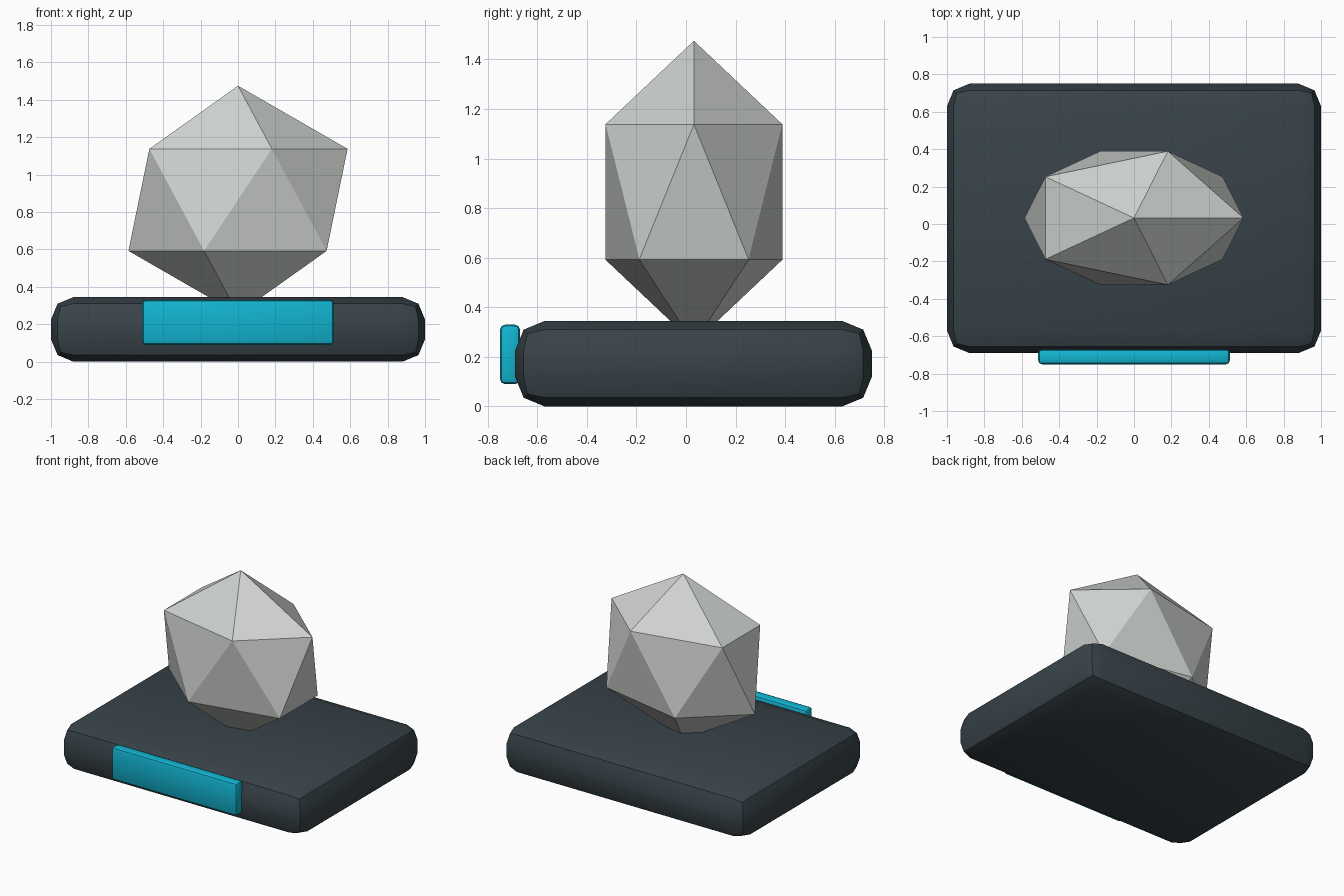
import bpy
from math import radians

cube = bpy.data.objects.get("Cube")
if cube:
    bpy.data.objects.remove(cube, do_unlink=True)


def material(name, color):
    mat = bpy.data.materials.new(name)
    mat.use_nodes = True
    mat.diffuse_color = (*color, 1)
    bsdf = next(n for n in mat.node_tree.nodes if n.type == 'BSDF_PRINCIPLED')
    bsdf.inputs["Base Color"].default_value = (*color, 1)
    return mat


def rounded_box(name, low, high, bevel, mat):
    """Box between two corners with two-step bevelled edges."""
    center = [(a + b) / 2 for a, b in zip(low, high)]
    bpy.ops.mesh.primitive_cube_add(size=1, location=center)
    obj = bpy.context.object
    obj.name = name
    obj.scale = [b - a for a, b in zip(low, high)]
    bpy.ops.object.transform_apply(location=False, rotation=False, scale=True)
    mod = obj.modifiers.new("Rounded edges", 'BEVEL')
    mod.width = bevel
    mod.segments = 2
    bpy.ops.object.modifier_apply(modifier=mod.name)
    bpy.ops.object.shade_smooth_by_angle(angle=radians(30))
    obj.data.materials.append(mat)
    return obj


slate = material("dark slate", (0.039, 0.056, 0.067))
cyan = material("bright cyan", (0.006, 0.46, 0.64))
stone = material("pale grey", (0.63, 0.66, 0.635))

# Base slab and the plate on its front
rounded_box("base", (-1, -0.69, 0), (1, 0.75, 0.345), 0.12, slate)
rounded_box("front_plate", (-0.512, -0.75, 0.09), (0.512, -0.67, 0.33), 0.02, cyan)

# Faceted rock sunk slightly into the slab
bpy.ops.mesh.primitive_ico_sphere_add(subdivisions=1, radius=1, location=(0, 0.032, 0.865))
rock = bpy.context.object
rock.name = "faceted_rock"
rock.scale = (0.655, 0.42, 0.61)
bpy.ops.object.transform_apply(location=False, rotation=False, scale=True)
bpy.ops.object.shade_flat()
rock.data.materials.append(stone)
